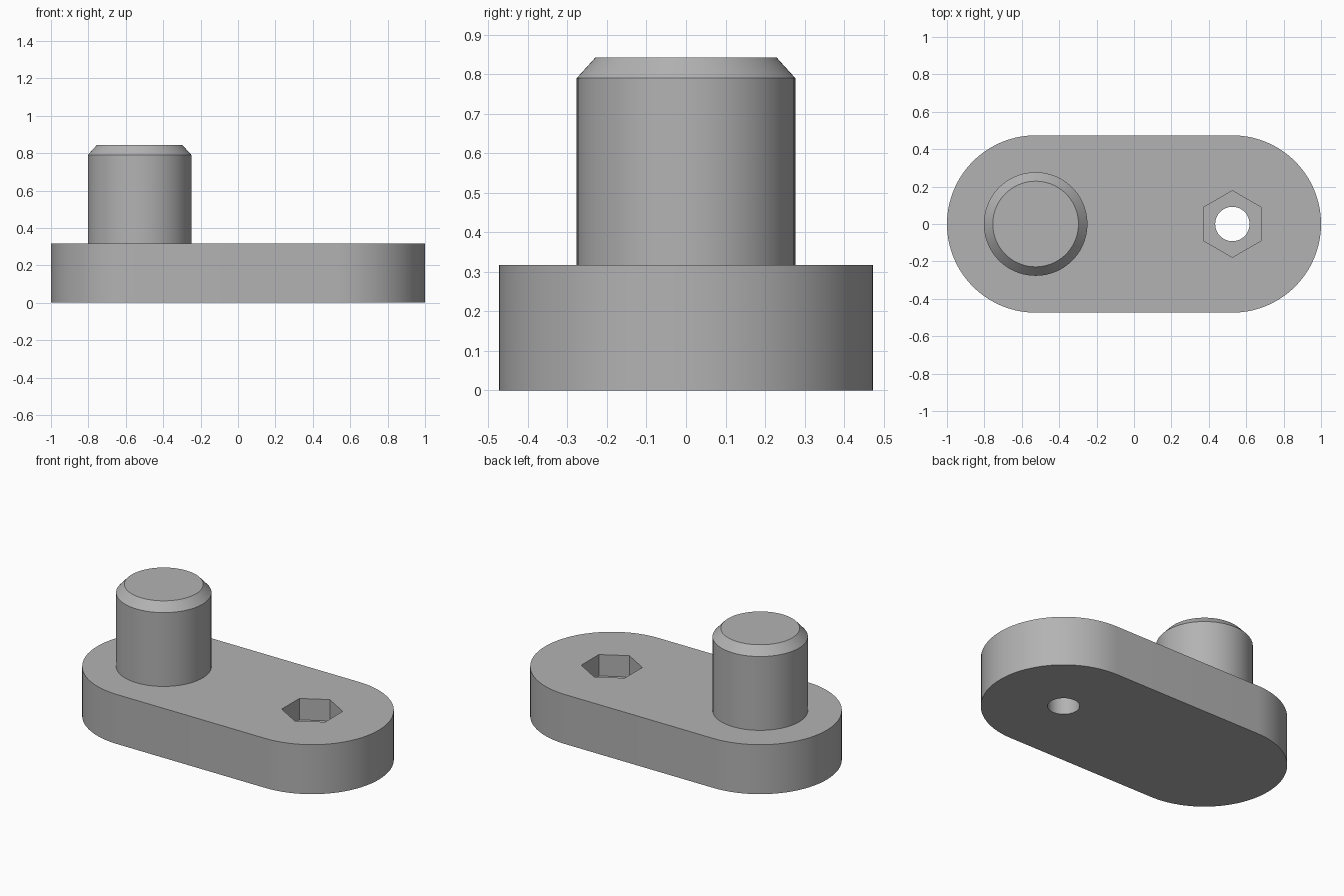
import bpy
import bmesh
import math

if "Cube" in bpy.data.objects:
    bpy.data.objects.remove(bpy.data.objects["Cube"], do_unlink=True)

HALF_SPAN = 0.526      # distance of pin and hole axes from the centre
END_RADIUS = 0.474
PLATE_TOP = 0.317
PIN_RADIUS = 0.277
PIN_TOP = 0.843
CHAMFER = 0.053

grey = bpy.data.materials.new("plain_grey")
grey.use_nodes = True
colour = (0.45, 0.45, 0.45, 1)
grey.diffuse_color = colour
grey.node_tree.nodes["Principled BSDF"].inputs["Base Color"].default_value = colour


def arc(cx, radius, start, sweep, steps):
    """Points on a circular arc centred on the x axis."""
    return [(cx + radius * math.cos(start + sweep * i / steps),
             radius * math.sin(start + sweep * i / steps)) for i in range(steps + 1)]


def loft(name, rings):
    """Closed solid through a stack of (outline, height) rings."""
    bm = bmesh.new()
    loops = [[bm.verts.new((x, y, z)) for x, y in outline] for outline, z in rings]
    for low, high in zip(loops, loops[1:]):
        n = len(low)
        for i in range(n):
            j = (i + 1) % n
            bm.faces.new((low[i], low[j], high[j], high[i]))
    bm.faces.new(loops[0][::-1])
    bm.faces.new(loops[-1])
    mesh = bpy.data.meshes.new(name)
    bm.to_mesh(mesh)
    bm.free()
    mesh.materials.append(grey)
    obj = bpy.data.objects.new(name, mesh)
    bpy.context.collection.objects.link(obj)
    return obj


def circle(cx, radius, sides, start=0.0):
    return arc(cx, radius, start, 2 * math.pi, sides)[:-1]


def activate(obj):
    bpy.ops.object.select_all(action='DESELECT')
    obj.select_set(True)
    bpy.context.view_layer.objects.active = obj


def cut(target, cutter):
    cutter.hide_render = True
    mod = target.modifiers.new(cutter.name, 'BOOLEAN')
    mod.operation = 'DIFFERENCE'
    mod.solver = 'EXACT'
    mod.object = cutter
    activate(target)
    bpy.ops.object.modifier_apply(modifier=mod.name)
    bpy.data.objects.remove(cutter, do_unlink=True)


# Base plate with two rounded ends
outline = (arc(HALF_SPAN, END_RADIUS, -math.pi / 2, math.pi, 40)
           + arc(-HALF_SPAN, END_RADIUS, math.pi / 2, math.pi, 40))
plate = loft("base_plate", [(outline, 0), (outline, PLATE_TOP)])

# Hexagonal nut pocket and the round hole through its floor
hexagon = circle(HALF_SPAN, 0.178, 6, math.pi / 6)
cut(plate, loft("nut_pocket", [(hexagon, PLATE_TOP - 0.137), (hexagon, PLATE_TOP + 0.1)]))
bore = circle(HALF_SPAN, 0.092, 48)
cut(plate, loft("bolt_hole", [(bore, -0.1), (bore, PLATE_TOP + 0.1)]))

# Upright pin with a chamfered top
body = circle(-HALF_SPAN, PIN_RADIUS, 72)
tip = circle(-HALF_SPAN, PIN_RADIUS - 0.048, 72)
pin = loft("pin", [(body, PLATE_TOP - 0.02), (body, PIN_TOP - CHAMFER), (tip, PIN_TOP)])

for part in (plate, pin):
    activate(part)
    bpy.ops.object.shade_smooth_by_angle(angle=math.radians(25))
